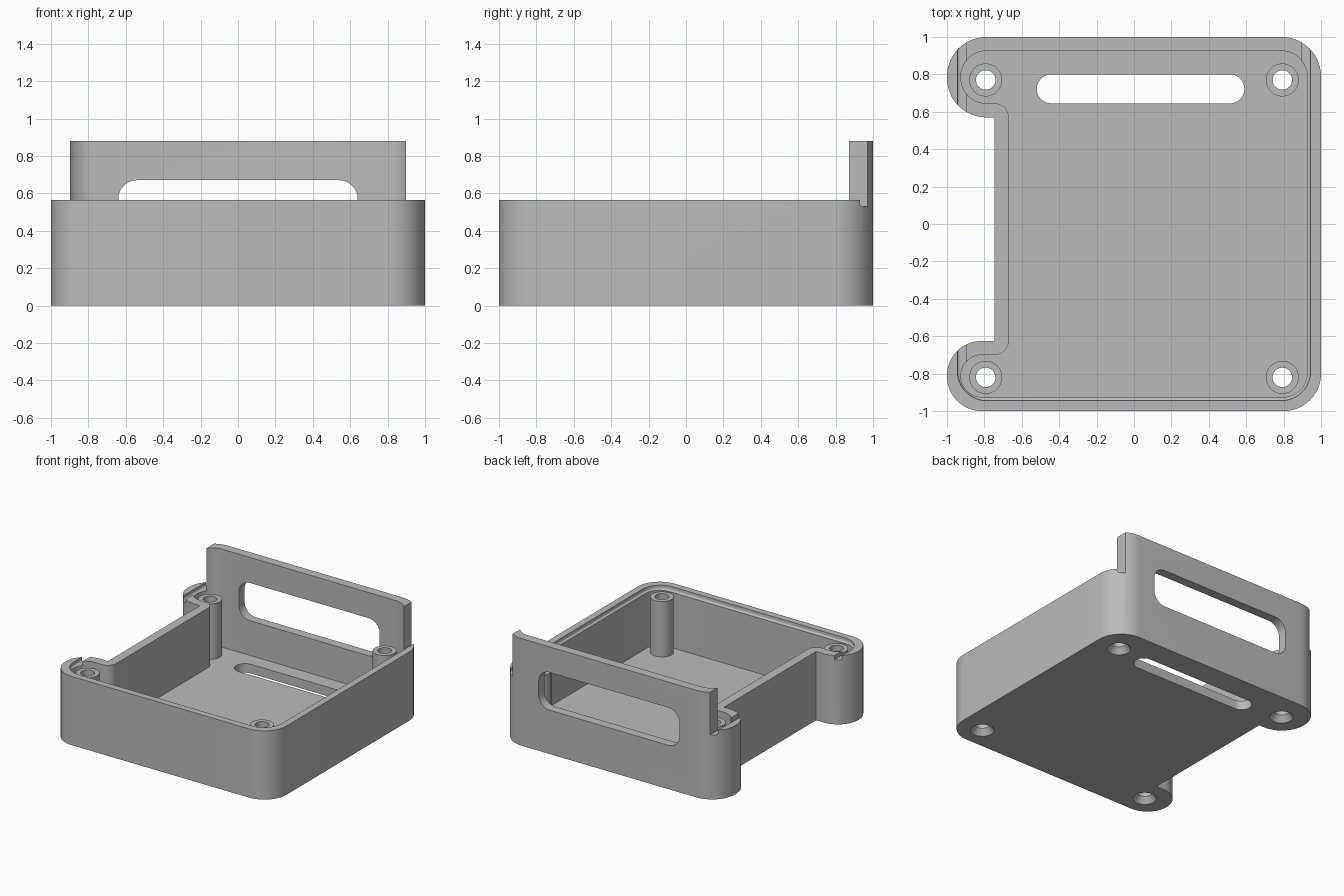
import bpy, bmesh, math
from mathutils import Vector

WALL_TOP, PANEL_TOP, FLOOR, SEAT = 0.565, 0.88, 0.075, 0.53
PANEL_X = 0.897

old = bpy.data.objects.get("Cube")
if old:
    bpy.data.objects.remove(old, do_unlink=True)

grey = bpy.data.materials.new("plain grey")
grey.use_nodes = True
grey.diffuse_color = (0.5, 0.5, 0.5, 1)
grey.node_tree.nodes["Principled BSDF"].inputs["Base Color"].default_value = grey.diffuse_color


def rounded(corners, steps=12):
    """Outline from right-angled corners (x, y, radius)."""
    out = []
    n = len(corners)
    for i, (x, y, r) in enumerate(corners):
        p = Vector((x, y))
        if r == 0:
            out.append(p)
            continue
        a = (Vector(corners[i - 1][:2]) - p).normalized()
        b = (Vector(corners[(i + 1) % n][:2]) - p).normalized()
        c = p + (a + b) * r
        for k in range(steps + 1):
            t = math.pi / 2 * k / steps
            out.append(c - b * r * math.cos(t) - a * r * math.sin(t))
    return out


def rect(x0, x1, y0, y1, r=0):
    return rounded([(x1, y0, r), (x1, y1, r), (x0, y1, r), (x0, y0, r)])


def prism(name, outline, low, high, along_y=False, bottom_bevel=0):
    """Extrude an outline along z, or an x-z outline along y."""
    bm = bmesh.new()
    verts = [bm.verts.new((p.x, low, p.y) if along_y else (p.x, p.y, low)) for p in outline]
    face = bm.faces.new(verts)
    new = bmesh.ops.extrude_face_region(bm, geom=[face])["geom"]
    shift = (0, high - low, 0) if along_y else (0, 0, high - low)
    bmesh.ops.translate(bm, vec=shift, verts=[v for v in new if isinstance(v, bmesh.types.BMVert)])
    bmesh.ops.remove_doubles(bm, verts=bm.verts[:], dist=1e-5)
    if bottom_bevel:
        edges = [e for e in bm.edges if all(abs(v.co.z - low) < 1e-5 for v in e.verts)]
        bmesh.ops.bevel(bm, geom=edges, offset=bottom_bevel, segments=4, profile=0.5, affect='EDGES')
    bmesh.ops.recalc_face_normals(bm, faces=bm.faces[:])
    return finish(name, bm)


def cone(name, x, y, r1, r2, low, high):
    bm = bmesh.new()
    bmesh.ops.create_cone(bm, cap_ends=True, segments=40, radius1=r1, radius2=r2, depth=high - low)
    bmesh.ops.translate(bm, vec=(x, y, (low + high) / 2), verts=bm.verts[:])
    return finish(name, bm)


def finish(name, bm):
    mesh = bpy.data.meshes.new(name)
    bm.to_mesh(mesh)
    bm.free()
    mesh.materials.append(grey)
    obj = bpy.data.objects.new(name, mesh)
    bpy.context.collection.objects.link(obj)
    return obj


def cut(target, cutter, keep=False):
    mod = target.modifiers.new("cut", 'BOOLEAN')
    mod.operation, mod.solver, mod.object = 'DIFFERENCE', 'EXACT', cutter
    bpy.context.view_layer.objects.active = target
    bpy.ops.object.modifier_apply(modifier=mod.name)
    if not keep:
        bpy.data.objects.remove(cutter, do_unlink=True)


# Tray body with two corner lobes on one side, hollowed out
outer = rounded([(1, -1, .2), (1, 1, .21), (-1, 1, .21), (-1, .57, .21), (-.745, .57, 0),
                 (-.745, -.625, 0), (-1, -.625, .185), (-1, -1, .185)])
inner = rounded([(.925, -.925, .125), (.925, .925, .135), (-.925, .925, .135), (-.925, .645, .135),
                 (-.67, .645, .075), (-.67, -.7, .075), (-.925, -.7, .11), (-.925, -.925, .11)])
tray = prism("tray_with_back_panel", outer, 0, PANEL_TOP)
cut(tray, prism("cavity", inner, FLOOR, 1.2))

# Lower the rim everywhere except the back panel
cut(tray, prism("rim_cut", rect(-1.1, 1.1, -1.1, .7), WALL_TOP, 1.2))
for x0, x1 in ((-1.1, -PANEL_X), (PANEL_X, 1.1)):
    cut(tray, prism("side_cut", rect(x0, x1, .6, 1.1), WALL_TOP, 1.2))

# U-shaped lid groove in the rim, open at the back
groove = prism("groove", rounded([(.945, -.945, .16), (.945, 1.1, 0), (-.945, 1.1, 0),
                                  (-.945, -.945, .16)]), SEAT, 1.0, bottom_bevel=.015)
cut(groove, prism("groove_core", rounded([(PANEL_X, -.9, .115), (PANEL_X, 1.2, 0),
                                          (-PANEL_X, 1.2, 0), (-PANEL_X, -.9, .115)]), .4, 1.1))
cut(tray, groove)

# Window in the back panel and slot in the floor
cut(tray, prism("window", rect(-.64, .64, .36, .67, .1), .7, 1.2, along_y=True))
cut(tray, prism("floor_slot", rect(-.52, .59, .645, .8, .0774), -.1, .2))

# Screw posts with through holes, countersunk from below
parts = [tray]
for side, x in (("left", .793), ("right", -.793)):
    for end, y in (("front", -.82), ("back", .77)):
        post = cone(f"screw_post_{end}_{side}", x, y, .088, .088, FLOOR, SEAT)
        drill = cone("drill", x, y, .052, .052, -.1, .7)
        cut(post, drill, keep=True)
        cut(tray, drill)
        cut(tray, cone("countersink", x, y, .092, .05, -.005, .05))
        parts.append(post)

# Smooth the rounded walls, keep edges sharp
bpy.ops.object.select_all(action='DESELECT')
for obj in parts:
    obj.select_set(True)
bpy.context.view_layer.objects.active = tray
bpy.ops.object.shade_smooth_by_angle(angle=math.radians(30))
